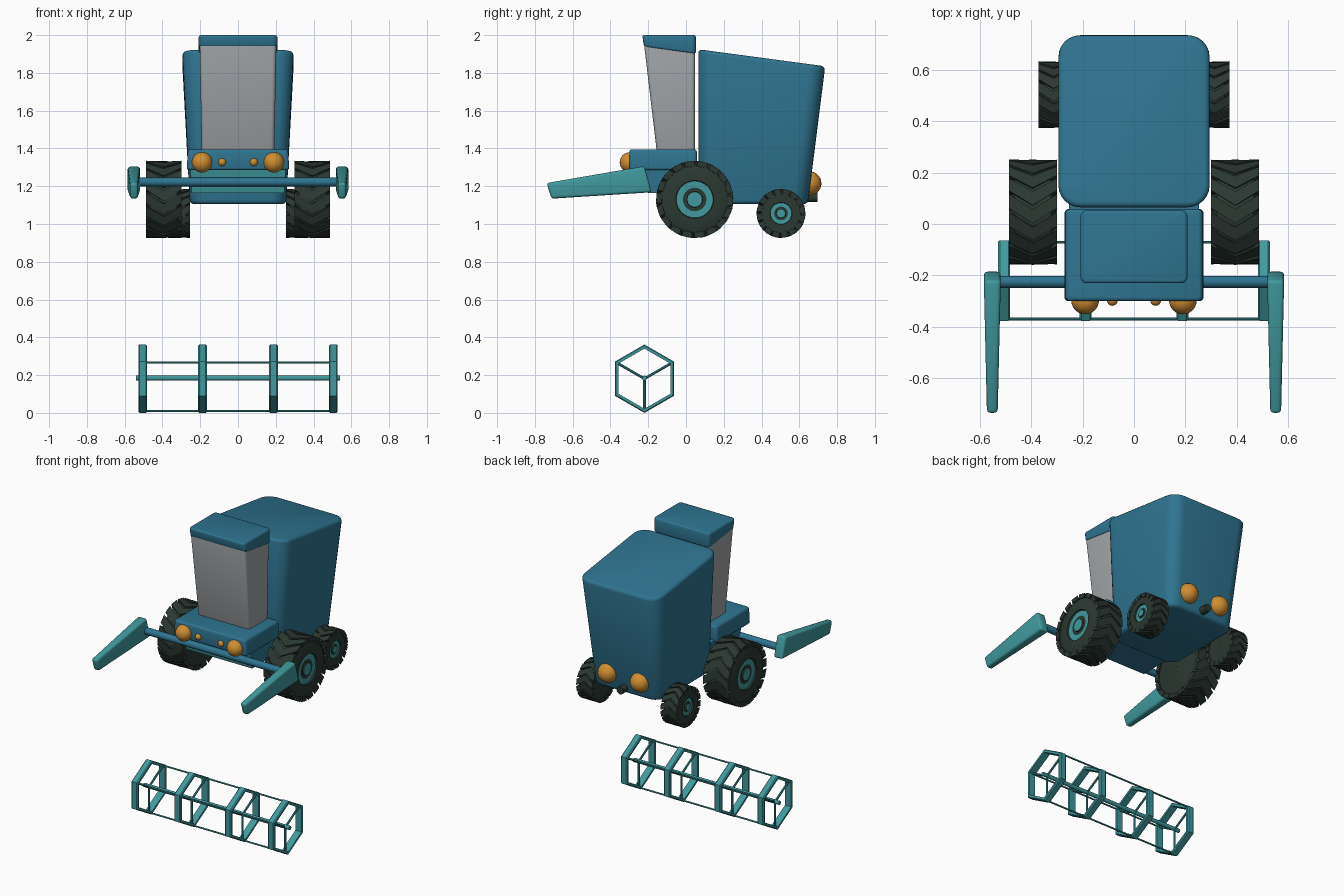
import bpy, bmesh, math
from mathutils import Vector, Matrix

if "Cube" in bpy.data.objects:
    bpy.data.objects.remove(bpy.data.objects["Cube"])


def mat(name, r, g, b):
    m = bpy.data.materials.new(name)
    m.diffuse_color = (r, g, b, 1)
    m.use_nodes = True
    m.node_tree.nodes["Principled BSDF"].inputs["Base Color"].default_value = m.diffuse_color
    return m


BLUE = mat("body blue", 0.028, 0.175, 0.28)
TEAL = mat("teal", 0.052, 0.32, 0.34)
GREY = mat("window grey", 0.35, 0.37, 0.39)
AMBER = mat("amber", 0.64, 0.27, 0.03)
RUBBER = mat("tyre rubber", 0.024, 0.04, 0.032)


def finish(bm, name, *mats):
    bmesh.ops.recalc_face_normals(bm, faces=bm.faces)
    me = bpy.data.meshes.new(name)
    bm.to_mesh(me)
    bm.free()
    for m in mats:
        me.materials.append(m)
    ob = bpy.data.objects.new(name, me)
    bpy.context.collection.objects.link(ob)
    return ob


def block(name, quad, m, bevel=0.02, cx=0, corner=0, front=None):
    """Side outline of (y, z, half width) points; corner rounds the upright edges first."""
    bm = bmesh.new()
    a = [bm.verts.new((cx - w, y, z)) for y, z, w in quad]
    b = [bm.verts.new((cx + w, y, z)) for y, z, w in quad]
    bm.faces.new(a)
    bm.faces.new(b)
    for i in range(len(quad)):
        j = (i + 1) % len(quad)
        bm.faces.new((a[i], a[j], b[j], b[i]))
    bmesh.ops.recalc_face_normals(bm, faces=bm.faces)
    if front:
        for f in bm.faces:
            f.material_index = int(f.normal.y < -0.7)
    if corner:
        up = [e for e in bm.edges
              if abs((e.verts[0].co - e.verts[1].co).normalized().z) > 0.8]
        bmesh.ops.bevel(bm, geom=up, offset=corner, segments=6, profile=0.5, affect='EDGES')
    if bevel:
        sharp = [e for e in bm.edges if e.calc_face_angle(0) > math.radians(40)]
        bmesh.ops.bevel(bm, geom=sharp, offset=bevel, segments=3, profile=0.5, affect='EDGES')
    return finish(bm, name, m, *([front] if front else []))


def rod(name, p, q, r, m, n=12):
    p, q = Vector(p), Vector(q)
    bm = bmesh.new()
    rot = (q - p).to_track_quat('Z', 'Y').to_matrix().to_4x4()
    bmesh.ops.create_cone(bm, cap_ends=True, segments=n, radius1=r, radius2=r,
                          depth=(q - p).length, matrix=Matrix.Translation((p + q) / 2) @ rot)
    return finish(bm, name, m)


def ball(name, c, r):
    bm = bmesh.new()
    bmesh.ops.create_uvsphere(bm, u_segments=24, v_segments=14, radius=r,
                              matrix=Matrix.Translation(c))
    return finish(bm, name, AMBER)


def wheel(name, side, x0, x1, y, z, R, hub, lugs):
    """Lathed tyre and hub about the x axis, plus chevron lugs."""
    bm = bmesh.new()

    def P(x, r, t):
        return bm.verts.new((side * x, y - r * math.sin(t), z + r * math.cos(t)))
    Rb, n = R - 0.009, 48
    prof = [(x0 + 0.004, 0.001, 0), (x0 + 0.004, R * 0.8, 0), (x0 + 0.012, Rb - 0.012, 0),
            (x0 + 0.022, Rb, 0), (x1 - 0.022, Rb, 0), (x1 - 0.012, Rb - 0.012, 0),
            (x1 - 0.002, R * 0.8, 0), (x1 - 0.002, hub, 0), (x1 - 0.012, hub * 0.97, 1),
            (x1 - 0.012, hub * 0.62, 1), (x1 - 0.012, hub * 0.6, 0), (x1 - 0.012, hub * 0.42, 0),
            (x1 - 0.004, hub * 0.4, 1), (x1 - 0.004, 0.001, 1)]
    rings = [[P(x, r, 2 * math.pi * k / n) for k in range(n)] for x, r, _ in prof]
    for i in range(len(prof) - 1):
        for k in range(n):
            l = (k + 1) % n
            f = bm.faces.new((rings[i][k], rings[i][l], rings[i + 1][l], rings[i + 1][k]))
            f.material_index = min(prof[i][2], prof[i + 1][2])
    # chevron lugs, the point leading towards the ground at the front
    step = 2 * math.pi / lugs
    mid = (x0 + x1) / 2
    lead = (x1 - x0) * 0.32 / R
    for k in range(lugs):
        secs = []
        for x, off in ((x0, 0), (mid, lead), (x1, 0)):
            t0, t1 = k * step + off, k * step + off + step * 0.78
            low = Rb - 0.02
            secs.append([P(x, low, t0), P(x, R, t0), P(x, R, t1), P(x, low, t1)])
        for s, u in zip(secs, secs[1:]):
            for i in range(4):
                j = (i + 1) % 4
                bm.faces.new((s[i], s[j], u[j], u[i]))
        bm.faces.new(secs[0])
        bm.faces.new(secs[2])
    return finish(bm, name, RUBBER, TEAL)


# Grain hopper
block("hopper", [(0.065, 1.105, 0.255), (0.645, 1.105, 0.255),
                 (0.737, 1.835, 0.295), (0.065, 1.925, 0.295)], BLUE, 0.022, corner=0.085)

# Cab: windows, roof, platform and chassis with its front plate
block("cab_windows", [(-0.155, 1.385, 0.192), (0.048, 1.385, 0.192),
                      (0.048, 1.93, 0.203), (-0.222, 1.95, 0.203)], GREY, 0.006, corner=0.02)
block("cab_roof", [(-0.222, 1.938, 0.208), (0.053, 1.9, 0.208),
                   (0.053, 2.0, 0.208), (-0.232, 2.0, 0.208)], BLUE, 0.012, corner=0.025)
block("platform", [(-0.3, 1.285, 0.272), (0.058, 1.285, 0.272),
                   (0.058, 1.395, 0.265), (-0.3, 1.395, 0.265)], BLUE, 0.014, corner=0.018)
block("chassis", [(-0.2, 1.165, 0.245), (0.1, 1.165, 0.245),
                  (0.1, 1.3, 0.253), (-0.23, 1.3, 0.253)], BLUE, 0, front=TEAL)

# Header bar and its two arms
rod("header_bar", (-0.535, -0.225, 1.222), (0.535, -0.225, 1.222), 0.023, BLUE, 16)
for s, side in ((-1, "left"), (1, "right")):
    block(side + "_arm", [(-0.712, 1.134, 0.021), (-0.182, 1.168, 0.033),
                          (-0.22, 1.306, 0.033), (-0.738, 1.217, 0.021)],
          TEAL, 0.014, cx=s * 0.551)
    # Lights
    ball(side + "_headlight", (s * 0.19, -0.297, 1.326), 0.054)
    ball(side + "_small_light", (s * 0.084, -0.297, 1.327), 0.021)
    ball(side + "_tail_light", (s * 0.12, 0.653, 1.215), 0.064)
    # Wheels
    wheel(side + "_front_wheel", s, 0.3, 0.487, 0.046, 1.13, 0.205, 0.1, 18)
    wheel(side + "_rear_wheel", s, 0.253, 0.371, 0.503, 1.056, 0.13, 0.058, 16)

# Tow hitch
rod("hitch", (0, 0.6, 1.142), (0, 0.697, 1.142), 0.026, RUBBER, 16)

# Separate reel: four hexagon frames with three spokes, shaft and three long rods
RY, RZ, RR = -0.22, 0.181, 0.181


def hexpoint(x, r, k):
    t = math.radians(30 + 60 * k)
    return (x, RY + r * math.cos(t), RZ + r * math.sin(t))


for i, cx in enumerate((-0.505, -0.188, 0.188, 0.505)):
    bm = bmesh.new()
    hw, ch = 0.023, 0.006
    section = [(-hw, RR - 0.022), (-hw, RR - ch), (-hw + ch, RR),
               (hw - ch, RR), (hw, RR - ch), (hw, RR - 0.022)]
    loops = [[bm.verts.new(hexpoint(cx + x, r, k)) for x, r in section] for k in range(6)]
    for k in range(6):
        a, b = loops[k], loops[(k + 1) % 6]
        for j in range(6):
            l = (j + 1) % 6
            bm.faces.new((a[j], a[l], b[l], b[j]))
    finish(bm, "reel_frame_%d" % (i + 1), TEAL)
    for k in (0, 2, 4):
        rod("reel_spoke", hexpoint(cx, 0.0, k), hexpoint(cx, RR - 0.012, k), 0.007, TEAL, 8)
rod("reel_shaft", (-0.54, RY, RZ + 0.003), (0.54, RY, RZ + 0.003), 0.013, TEAL)
for k in (0, 2, 4):
    rod("reel_long_rod", hexpoint(-0.505, RR - 0.009, k), hexpoint(0.505, RR - 0.009, k),
        0.0055, TEAL, 8)

# Smooth shading with sharp edges kept
for ob in bpy.data.objects:
    ob.select_set(True)
    bpy.context.view_layer.objects.active = ob
bpy.ops.object.shade_smooth_by_angle(angle=math.radians(35))
